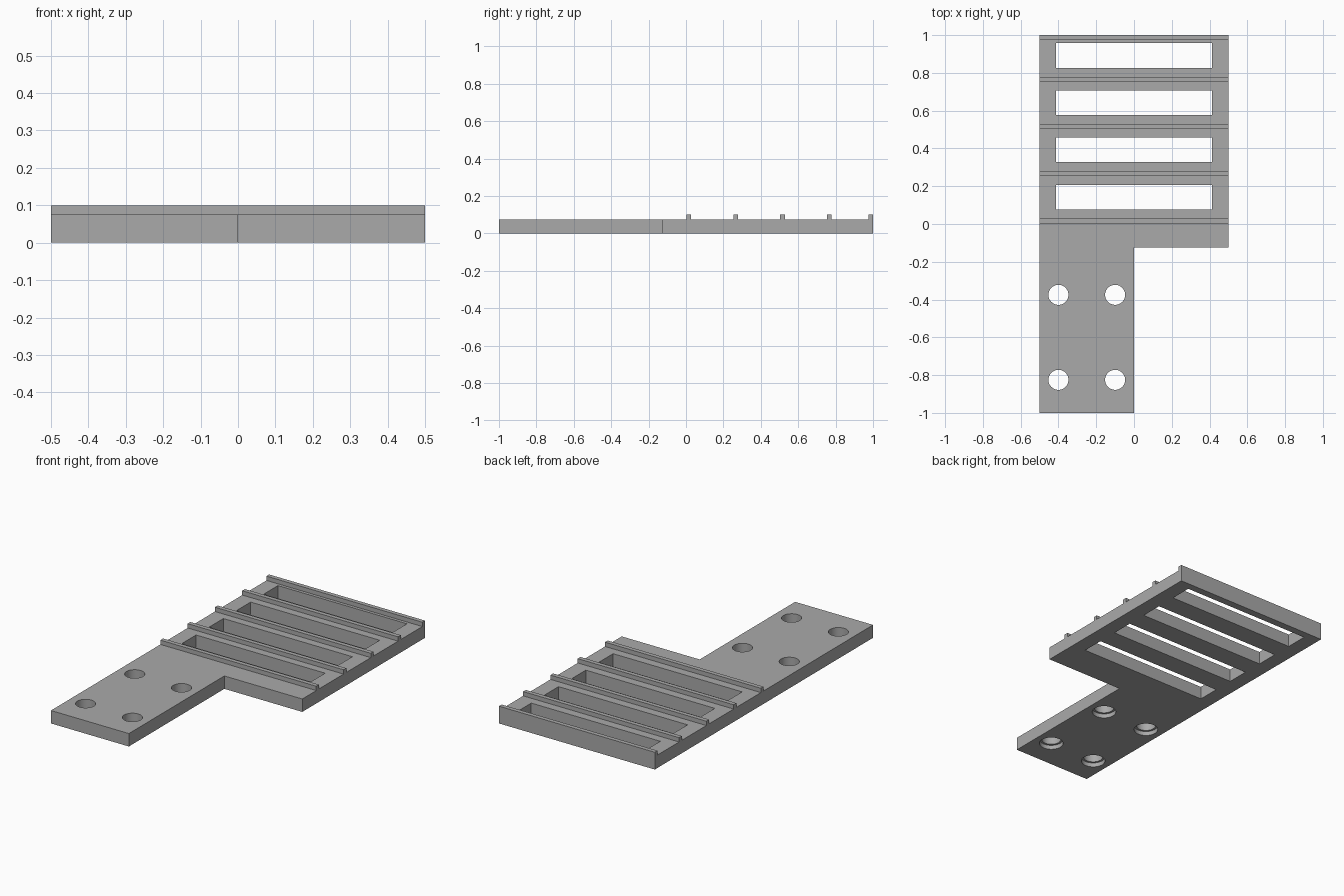
import bpy
import bmesh
from mathutils import Matrix, Vector

if "Cube" in bpy.data.objects:
    bpy.data.objects.remove(bpy.data.objects["Cube"], do_unlink=True)

T = 0.075      # plate thickness
RIB = 0.025    # rib width and height

grey = bpy.data.materials.new("plain grey")
grey.use_nodes = True
colour = (0.4, 0.4, 0.4, 1)
grey.diffuse_color = colour
grey.node_tree.nodes["Principled BSDF"].inputs["Base Color"].default_value = colour


def finish(bm, name):
    bmesh.ops.recalc_face_normals(bm, faces=bm.faces)
    mesh = bpy.data.meshes.new(name)
    bm.to_mesh(mesh)
    bm.free()
    mesh.materials.append(grey)
    obj = bpy.data.objects.new(name, mesh)
    bpy.context.collection.objects.link(obj)
    return obj


def add_box(bm, low, high):
    low, high = Vector(low), Vector(high)
    bmesh.ops.create_cube(bm, size=1, matrix=Matrix.Translation((low + high) / 2)
                          @ Matrix.Diagonal((*(high - low), 1)))


def add_drill(bm, x, y, radius, z0, z1):
    bmesh.ops.create_cone(bm, cap_ends=True, segments=48, radius1=radius, radius2=radius,
                          depth=z1 - z0, matrix=Matrix.Translation((x, y, (z0 + z1) / 2)))


def cut(target, cutter):
    mod = target.modifiers.new(cutter.name, 'BOOLEAN')
    mod.operation = 'DIFFERENCE'
    mod.solver = 'EXACT'
    mod.object = cutter
    bpy.context.view_layer.objects.active = target
    bpy.ops.object.modifier_apply(modifier=mod.name)
    bpy.data.objects.remove(cutter, do_unlink=True)


# L-shaped plate
bm = bmesh.new()
outline = [(-0.5, -1), (0, -1), (0, -0.125), (0.5, -0.125), (0.5, 1), (-0.5, 1)]
face = bm.faces.new([bm.verts.new((x, y, 0)) for x, y in outline])
top = bmesh.ops.extrude_face_region(bm, geom=[face])["geom"]
bmesh.ops.translate(bm, vec=(0, 0, T),
                    verts=[v for v in top if isinstance(v, bmesh.types.BMVert)])
plate = finish(bm, "plate")

# Four long slots
bm = bmesh.new()
for i in range(4):
    y = 0.077 + 0.25 * i
    add_box(bm, (-0.414, y, -0.1), (0.414, y + 0.13, 0.2))
cut(plate, finish(bm, "slot_cutter"))

# Screw holes, then a wider counterbore on the underside
for name, radius, z0, z1 in (("hole_cutter", 0.053, -0.1, 0.2),
                             ("counterbore_cutter", 0.065, -0.1, 0.025)):
    bm = bmesh.new()
    for x in (-0.4, -0.1):
        for y in (-0.375, -0.825):
            add_drill(bm, x, y, radius, z0, z1)
    cut(plate, finish(bm, name))

bpy.ops.object.select_all(action='DESELECT')
plate.select_set(True)
bpy.context.view_layer.objects.active = plate
bpy.ops.object.shade_smooth_by_angle(angle=0.5)

# Raised ribs across the plate, the last flush with the back edge
for i in range(5):
    y = min(0.003 + 0.25 * i, 1 - RIB)
    bm = bmesh.new()
    add_box(bm, (-0.5, y, T), (0.5, y + RIB, T + RIB))
    finish(bm, f"rib_{i + 1}")
